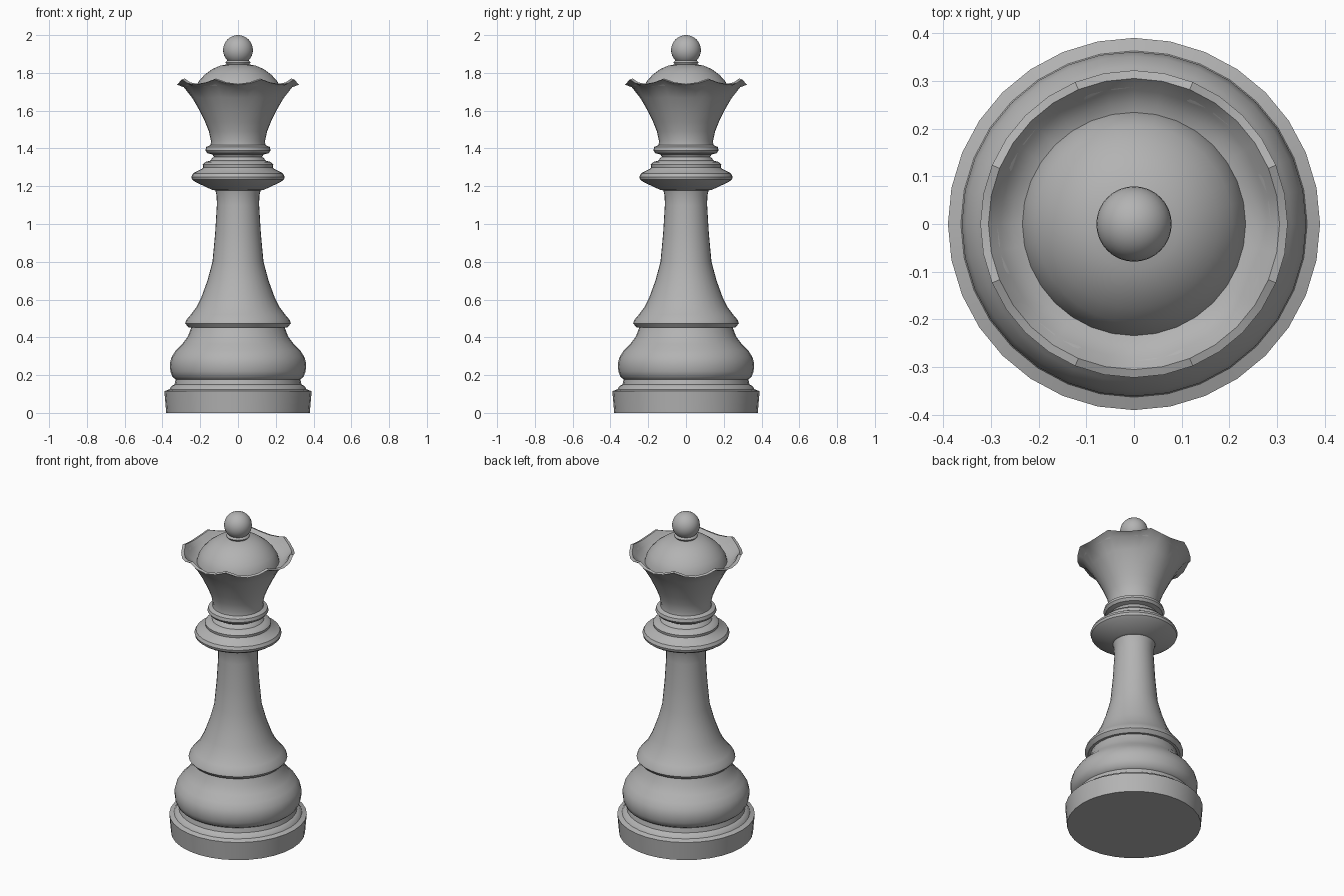
import bpy, bmesh
from math import cos, sin, pi, radians

SEGS = 32

# Dark grey finish shared by every part
grey = bpy.data.materials.new("dark_grey")
grey.diffuse_color = (0.45, 0.45, 0.45, 1)


def finish(obj, angle=35):
    obj.data.materials.append(grey)
    bpy.ops.object.select_all(action='DESELECT')
    obj.select_set(True)
    bpy.context.view_layer.objects.active = obj
    bpy.ops.object.shade_smooth_by_angle(angle=radians(angle))


def lathe(name, profile, wave=0.0, sharp=35):
    """Revolve (radius, z[, wave weight]) points, listed bottom to top, around z."""
    bm = bmesh.new()
    rings = []
    for point in profile:
        r, z = point[:2]
        weight = point[2] if len(point) > 2 else 0.0
        if r == 0:
            rings.append([bm.verts.new((0, 0, z))] * SEGS)
            continue
        ring = []
        for j in range(SEGS):
            a = 2 * pi * j / SEGS
            lift = wave * weight * (1 - abs(cos(4 * a)))  # eight cusps
            ring.append(bm.verts.new((r * cos(a), r * sin(a), z + lift)))
        rings.append(ring)
    for low, high in zip(rings, rings[1:]):
        for j in range(SEGS):
            k = (j + 1) % SEGS
            corners = list(dict.fromkeys((low[j], low[k], high[k], high[j])))
            bm.faces.new(corners)
    mesh = bpy.data.meshes.new(name)
    bm.to_mesh(mesh)
    bm.free()
    obj = bpy.data.objects.new(name, mesh)
    bpy.context.collection.objects.link(obj)
    finish(obj, sharp)
    return obj


# Foot plinth with its small step
lathe("plinth", [(0, 0), (0.38, 0), (0.39, 0.115), (0.363, 0.125),
                 (0.352, 0.143), (0.336, 0.15), (0.33, 0.178)])

# Rounded bulb above the plinth
lathe("bulb", [(0.33, 0.178), (0.347, 0.19), (0.358, 0.22), (0.361, 0.26),
               (0.352, 0.295), (0.33, 0.33), (0.295, 0.365),
               (0.265, 0.405), (0.247, 0.453)])

# Flared skirt and slender stem
lathe("stem", [(0.247, 0.453), (0.262, 0.453), (0.28, 0.474), (0.274, 0.492),
               (0.25, 0.52), (0.22, 0.56), (0.193, 0.615), (0.162, 0.7),
               (0.135, 0.8), (0.121, 0.95), (0.112, 1.1), (0.113, 1.15),
               (0.12, 1.178)])

# Wide collar disc, stepped tier and upper ring
lathe("collar", [(0.12, 1.178), (0.135, 1.18), (0.225, 1.222), (0.243, 1.235),
                 (0.247, 1.25), (0.238, 1.268), (0.19, 1.293), (0.185, 1.3),
                 (0.187, 1.315), (0.175, 1.328), (0.147, 1.335), (0.14, 1.345),
                 (0.128, 1.356), (0.135, 1.368), (0.162, 1.375), (0.173, 1.39),
                 (0.168, 1.408), (0.145, 1.418)])

# Flared crown with a scalloped rim and hollow inside
lathe("crown", [(0.145, 1.418), (0.143, 1.44), (0.154, 1.49), (0.174, 1.54),
                (0.203, 1.6), (0.242, 1.667, 0.2), (0.287, 1.724, 0.6),
                (0.322, 1.737, 1), (0.305, 1.742, 1), (0.28, 1.717, 0.5),
                (0.255, 1.7, 0.2), (0.234, 1.695)], wave=0.028)

# Domed cap with a small neck under the finial
lathe("dome", [(0.234, 1.695), (0.226, 1.725), (0.207, 1.757), (0.177, 1.79),
               (0.137, 1.82), (0.095, 1.838), (0.06, 1.845), (0.066, 1.855),
               (0.06, 1.864), (0.045, 1.87)])

# Ball finial
bpy.ops.mesh.primitive_uv_sphere_add(segments=SEGS, ring_count=16,
                                     radius=0.079, location=(0, 0, 1.921))
ball = bpy.context.object
ball.name = "finial_ball"
finish(ball)
